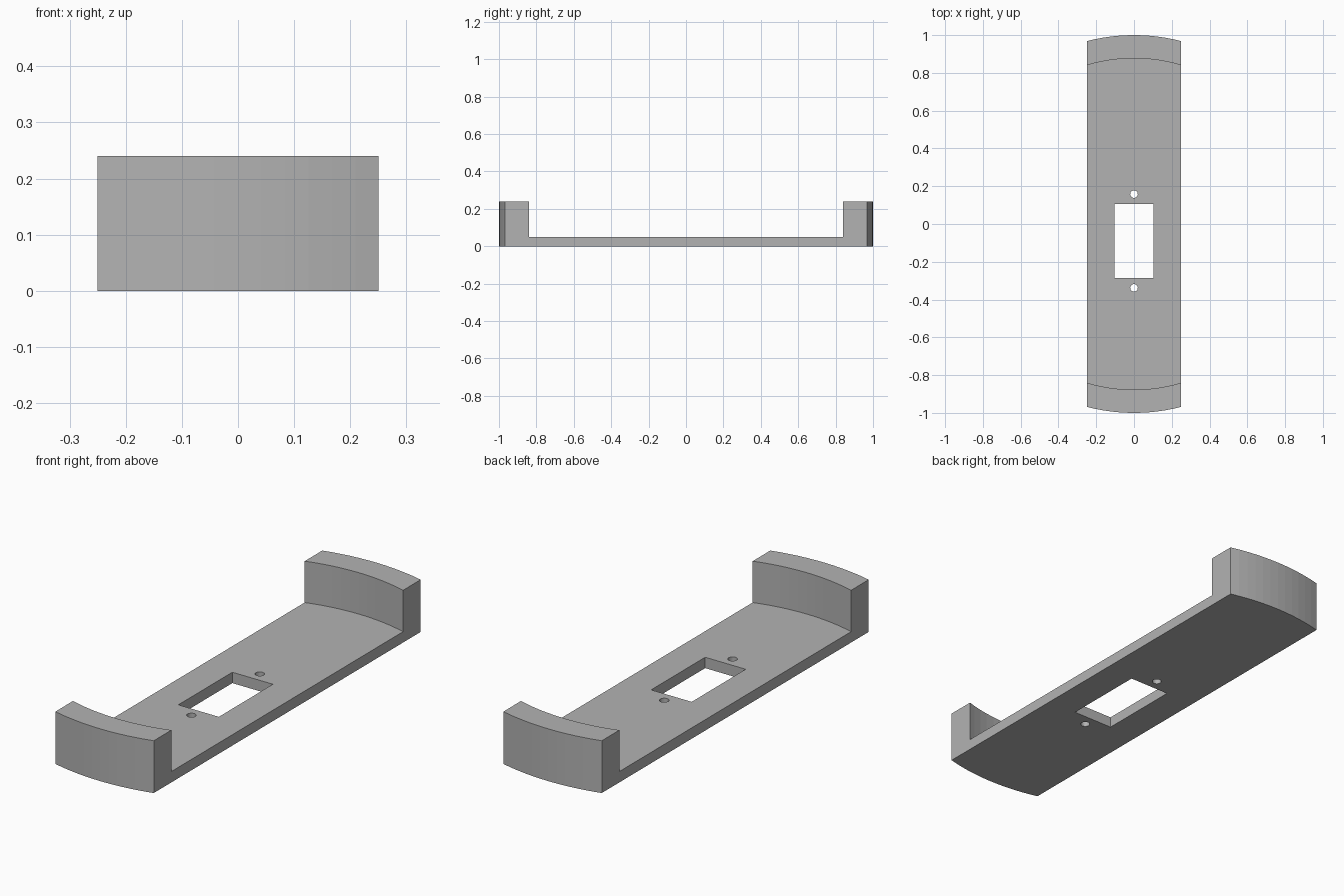
import bpy
import bmesh
import math

HALF_WIDTH = 0.25
HEIGHT = 0.24
FLOOR = 0.05
OUTER_R = 1.0
INNER_R = 0.877
WINDOW_Y = -0.09

cube = bpy.data.objects.get("Cube")
if cube:
    bpy.data.objects.remove(cube, do_unlink=True)

grey = bpy.data.materials.new("plain grey")
grey.use_nodes = True
grey.diffuse_color = (0.45, 0.45, 0.45, 1)
grey.node_tree.nodes["Principled BSDF"].inputs["Base Color"].default_value = (0.45, 0.45, 0.45, 1)


def prism(name, outline, z0, z1):
    """Extrude a flat outline upward from z0 to z1."""
    bm = bmesh.new()
    face = bm.faces.new([bm.verts.new((x, y, z0)) for x, y in outline])
    top = bmesh.ops.extrude_face_region(bm, geom=[face])["geom"]
    bmesh.ops.translate(bm, vec=(0, 0, z1 - z0),
                        verts=[v for v in top if isinstance(v, bmesh.types.BMVert)])
    bmesh.ops.recalc_face_normals(bm, faces=bm.faces)
    mesh = bpy.data.meshes.new(name)
    bm.to_mesh(mesh)
    bm.free()
    mesh.materials.append(grey)
    obj = bpy.data.objects.new(name, mesh)
    bpy.context.collection.objects.link(obj)
    return obj


def round_ended(radius, half_width, steps=12):
    """Strip whose two ends follow one circle about the origin."""
    a = math.asin(half_width / radius)
    angles = [-a + 2 * a * i / steps for i in range(steps + 1)]
    back = [(radius * math.sin(t), radius * math.cos(t)) for t in angles]
    return back + [(-x, -y) for x, y in back]


def circle(y, radius, sides=24):
    return [(radius * math.cos(math.tau * i / sides),
             y + radius * math.sin(math.tau * i / sides)) for i in range(sides)]


# Solid block with curved ends
bracket = prism("bracket", round_ended(OUTER_R, HALF_WIDTH), 0, HEIGHT)

# Hollow between the end walls, the window and the two screw holes
w, l = 0.103, 0.196
window = [(sx * w, WINDOW_Y + sy * l) for sx, sy in ((-1, -1), (1, -1), (1, 1), (-1, 1))]
cutters = [
    prism("hollow_cutter", round_ended(INNER_R, HALF_WIDTH * 1.2, 14), FLOOR, HEIGHT + 0.1),
    prism("window_cutter", window, -0.1, HEIGHT),
]
for side in (-1, 1):
    cutters.append(prism("screw_hole_cutter", circle(WINDOW_Y + side * 0.248, 0.02), -0.1, HEIGHT))

bpy.context.view_layer.objects.active = bracket
for cutter in cutters:
    cutter.hide_render = True
    cut = bracket.modifiers.new(cutter.name, "BOOLEAN")
    cut.operation = "DIFFERENCE"
    cut.solver = "EXACT"
    cut.object = cutter
    bpy.ops.object.modifier_apply(modifier=cut.name)
    bpy.data.objects.remove(cutter, do_unlink=True)
